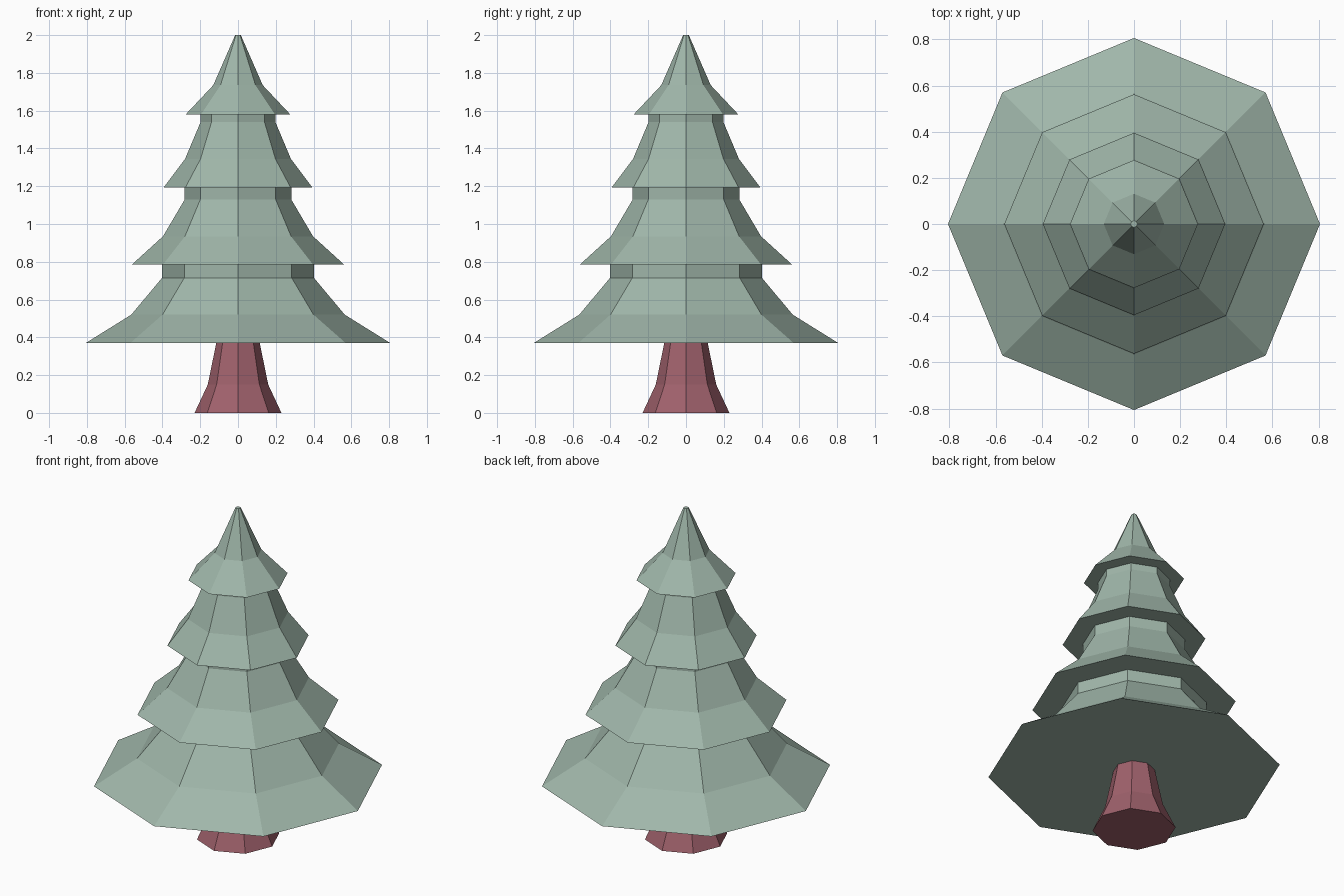
import bpy, bmesh, math

if "Cube" in bpy.data.objects:
    bpy.data.objects.remove(bpy.data.objects["Cube"])

SIDES = 8


def material(name, color):
    m = bpy.data.materials.new(name)
    m.diffuse_color = (*color, 1)
    m.use_nodes = True
    m.node_tree.nodes["Principled BSDF"].inputs["Base Color"].default_value = m.diffuse_color
    return m


def lathe(name, profile, mat):
    """Closed octagonal solid from (radius, height) rings, corners on the axes."""
    bm = bmesh.new()
    rings = [[bm.verts.new((r * math.cos(math.tau * i / SIDES),
                            r * math.sin(math.tau * i / SIDES), z))
              for i in range(SIDES)] for r, z in profile]
    for low, high in zip(rings, rings[1:]):
        for i in range(SIDES):
            j = (i + 1) % SIDES
            bm.faces.new((low[i], low[j], high[j], high[i]))
    bm.faces.new(rings[0][::-1])
    bm.faces.new(rings[-1])
    mesh = bpy.data.meshes.new(name)
    bm.to_mesh(mesh)
    bm.free()
    mesh.materials.append(mat)
    obj = bpy.data.objects.new(name, mesh)
    bpy.context.collection.objects.link(obj)
    return obj


needles = material("sage green", (0.35, 0.47, 0.40))
bark = material("dusty red", (0.35, 0.12, 0.15))

# Flared trunk
lathe("trunk", [(0.23, 0), (0.16, 0.15), (0.115, 0.37)], bark)

# Foliage tiers, each a flared skirt with a short neck under the next tier
lathe("bottom_foliage", [(0.806, 0.37), (0.565, 0.52), (0.402, 0.715), (0.402, 0.785)], needles)
lathe("lower_foliage", [(0.562, 0.785), (0.397, 0.935), (0.282, 1.13), (0.282, 1.192)], needles)
lathe("upper_foliage", [(0.395, 1.192), (0.28, 1.345), (0.198, 1.54), (0.198, 1.58)], needles)
lathe("top_foliage", [(0.277, 1.58), (0.131, 1.735), (0.015, 2.0)], needles)
